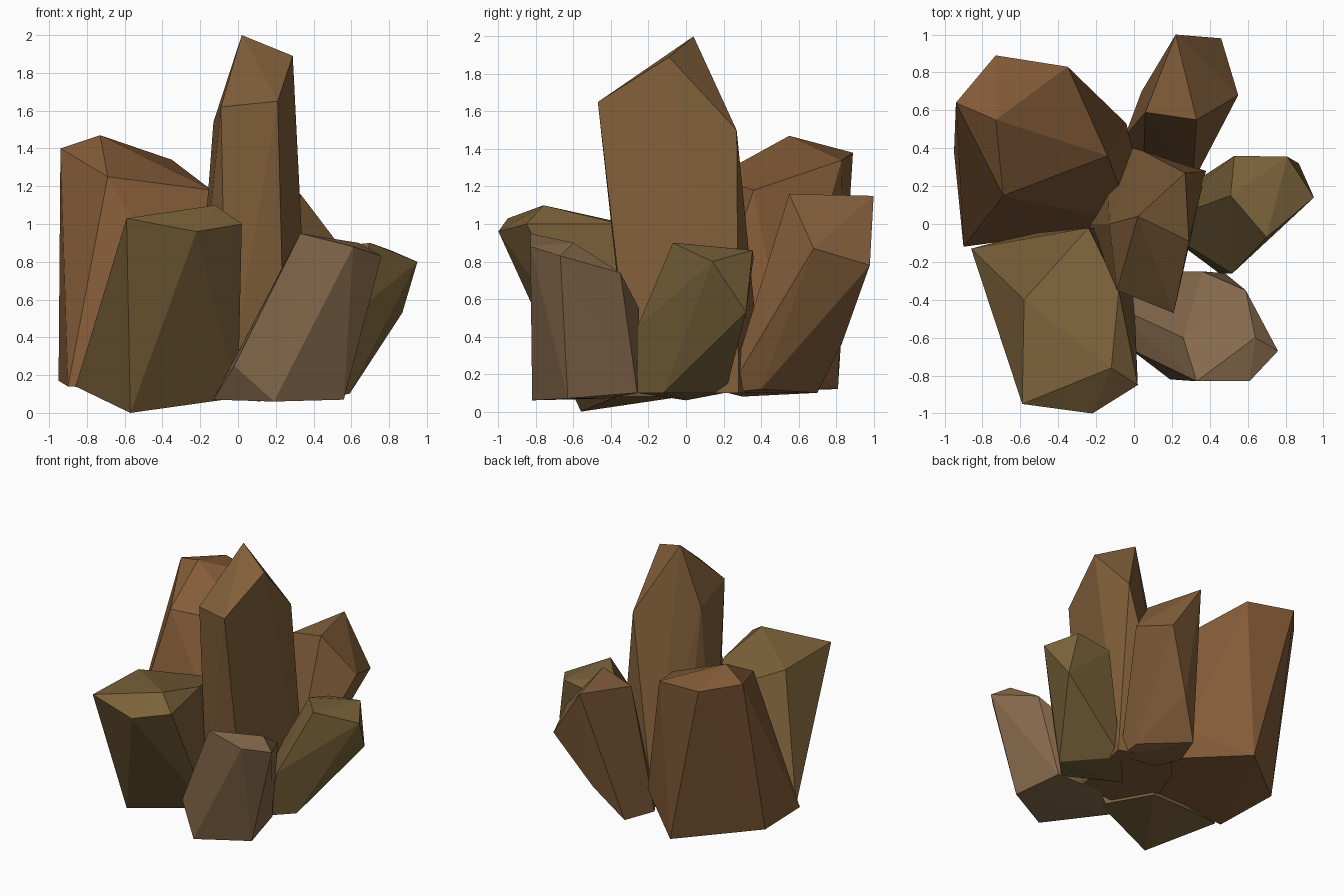
import bpy, bmesh


def rock(name, color, crown, base):
    """Faceted rock: convex hull around a few crown and base corners."""
    bm = bmesh.new()
    for p in crown + base:
        bm.verts.new(p)
    bmesh.ops.convex_hull(bm, input=bm.verts[:])
    bmesh.ops.delete(bm, geom=[v for v in bm.verts if not v.link_faces], context='VERTS')
    bmesh.ops.dissolve_limit(bm, angle_limit=0.05, verts=bm.verts[:], edges=bm.edges[:])
    bmesh.ops.recalc_face_normals(bm, faces=bm.faces[:])
    mesh = bpy.data.meshes.new(name)
    bm.to_mesh(mesh)
    bm.free()
    mat = bpy.data.materials.new(name + "_stone")
    mat.diffuse_color = (*color, 1)
    mesh.materials.append(mat)
    obj = bpy.data.objects.new(name, mesh)
    bpy.context.collection.objects.link(obj)


# tall central rock
rock("center_rock", (0.22, 0.115, 0.042),
     [(0.02, 0.04, 2.0), (0.29, -0.09, 1.89), (0.21, -0.47, 1.65),
      (-0.09, -0.35, 1.62), (-0.13, 0.0, 1.54), (0.27, 0.27, 1.5)],
     [(0.38, 0.28, 0.1), (0.0, 0.41, 0.1), (-0.14, 0.25, 0.1),
      (-0.24, 0.0, 0.1), (-0.06, -0.3, 0.1), (0.25, -0.29, 0.1)])

# broad reddish rock, back left
rock("back_left_rock", (0.235, 0.108, 0.04),
     [(-0.73, 0.55, 1.47), (-0.94, 0.64, 1.40), (-0.73, 0.89, 1.38),
      (-0.35, 0.83, 1.34), (-0.69, 0.15, 1.25), (-0.14, 0.36, 1.18)],
     [(-0.95, 0.38, 0.17), (-0.90, -0.12, 0.14), (-0.41, -0.05, 0.12),
      (-0.43, 0.81, 0.12), (-0.04, 0.53, 0.3), (-0.01, 0.40, 0.12),
      (0.0, 0.0, 0.1)])

# leaning rock, back
rock("back_rock", (0.23, 0.115, 0.044),
     [(0.33, 0.55, 1.16), (0.22, 1.0, 1.15), (0.06, 0.59, 1.1),
      (0.55, 0.68, 0.87), (0.46, 0.98, 0.78)],
     [(0.04, 0.70, 0.1), (0.22, 0.83, 0.36), (0.31, 0.40, 0.12),
      (0.31, 0.22, 0.1), (0.05, 0.30, 0.08), (-0.05, 0.46, 0.1)])

# olive rock leaning right
rock("right_rock", (0.19, 0.12, 0.042),
     [(0.70, -0.07, 0.90), (0.95, 0.14, 0.80), (0.81, 0.355, 0.86),
      (0.53, 0.36, 0.82), (0.51, 0.15, 0.88), (0.87, 0.32, 0.53)],
     [(0.59, -0.12, 0.1), (0.52, -0.26, 0.45), (0.45, -0.26, 0.1),
      (0.1, 0.0, 0.06), (0.3, 0.21, 0.1)])

# olive rock leaning forward, front left
rock("front_left_rock", (0.2, 0.12, 0.042),
     [(-0.59, -0.95, 1.03), (-0.12, -0.76, 1.10), (0.02, -0.85, 1.0),
      (-0.22, -1.0, 0.96), (-0.58, -0.40, 1.02), (-0.08, -0.35, 1.0),
      (-0.24, -0.02, 0.91)],
     [(-0.86, -0.13, 0.14), (-0.57, -0.56, 0.0), (0.0, -0.37, 0.08),
      (-0.55, -0.05, 0.1), (-0.2, -0.02, 0.08)])

# short pale rock, front right
rock("front_right_rock", (0.235, 0.14, 0.07),
     [(0.33, -0.83, 0.95), (0.61, -0.83, 0.88), (0.76, -0.67, 0.83),
      (0.64, -0.60, 0.90), (0.59, -0.35, 0.74), (0.26, -0.60, 0.82),
      (0.36, -0.25, 0.55)],
     [(0.19, -0.82, 0.06), (0.56, -0.63, 0.07), (-0.02, -0.66, 0.25),
      (-0.13, -0.42, 0.07), (0.48, -0.26, 0.1), (0.1, -0.25, 0.1)])
